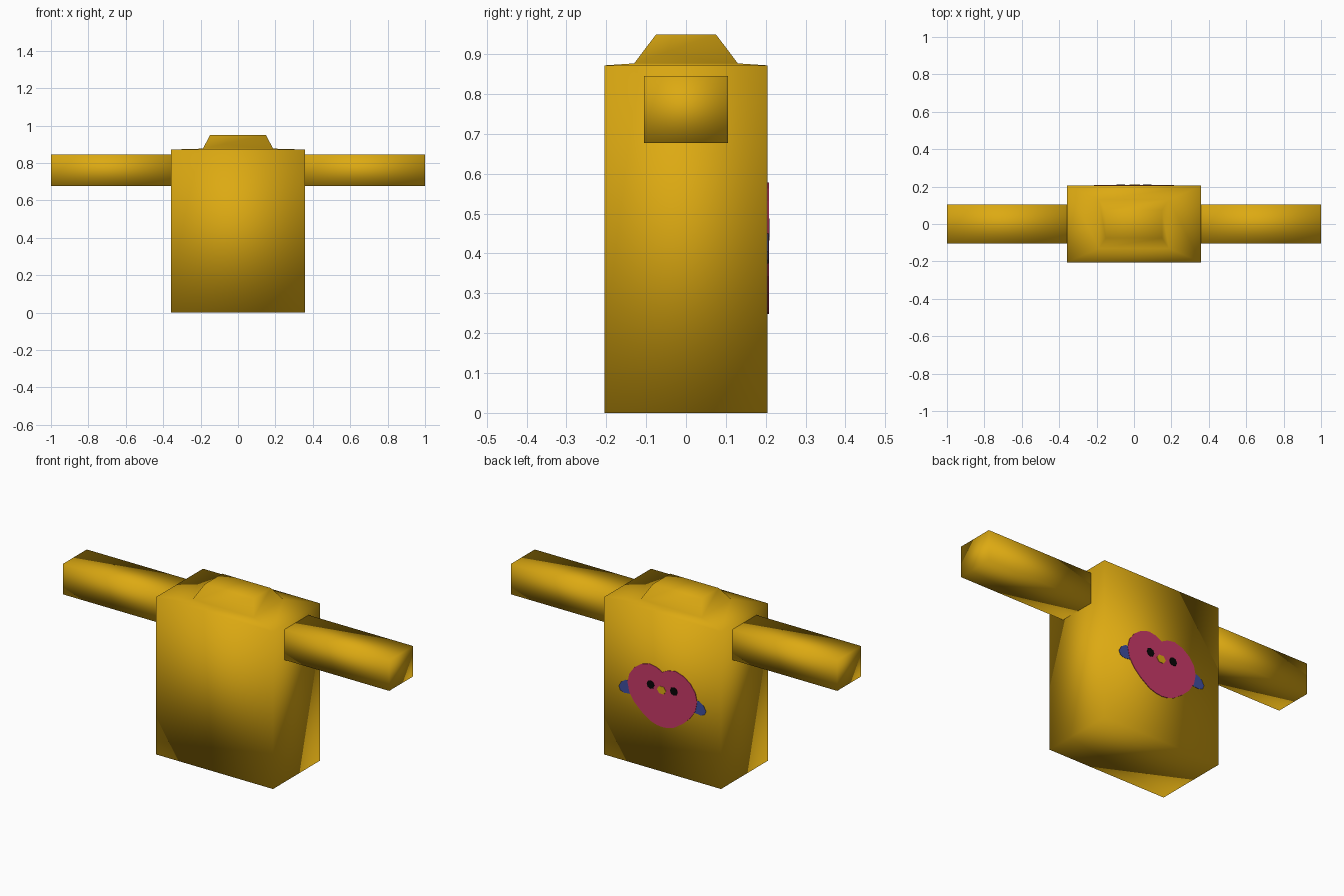
import bpy
import bmesh
import math

if "Cube" in bpy.data.objects:
    bpy.data.objects.remove(bpy.data.objects["Cube"])


def material(name, rgb):
    mat = bpy.data.materials.new(name)
    mat.diffuse_color = (*rgb, 1.0)
    mat.use_nodes = True
    mat.node_tree.nodes["Principled BSDF"].inputs["Base Color"].default_value = mat.diffuse_color
    return mat


GOLD = material("golden yellow", (0.72, 0.40, 0.006))
PINK = material("raspberry pink", (0.58, 0.042, 0.14))
BLUE = material("slate blue", (0.05, 0.076, 0.34))
BLACK = material("black", (0.002, 0.002, 0.002))


def finish(name, bm, mat, smooth):
    bmesh.ops.recalc_face_normals(bm, faces=bm.faces)
    for face in bm.faces:
        face.smooth = smooth
    mesh = bpy.data.meshes.new(name)
    bm.to_mesh(mesh)
    bm.free()
    mesh.materials.append(mat)
    obj = bpy.data.objects.new(name, mesh)
    bpy.context.collection.objects.link(obj)
    return obj


def stacked_box(name, rings, mat):
    """Loft rectangles given as (half x, half y, z), capped at both ends."""
    bm = bmesh.new()
    loops = [[bm.verts.new((sx * hx, sy * hy, z))
              for sx, sy in ((-1, -1), (1, -1), (1, 1), (-1, 1))]
             for hx, hy, z in rings]
    for low, high in zip(loops, loops[1:]):
        for i in range(4):
            j = (i + 1) % 4
            bm.faces.new((low[i], low[j], high[j], high[i]))
    bm.faces.new(loops[0])
    bm.faces.new(loops[-1])
    return finish(name, bm, mat, True)


def back_plate(name, outline, depth, mat):
    """Thin plate on the back of the torso from an (x, z) outline."""
    bm = bmesh.new()
    face = bm.faces.new([bm.verts.new((x, BACK - 0.001, z)) for x, z in outline])
    ext = bmesh.ops.extrude_face_region(bm, geom=[face])
    verts = [v for v in ext["geom"] if isinstance(v, bmesh.types.BMVert)]
    bmesh.ops.translate(bm, verts=verts, vec=(0, depth + 0.001, 0))
    return finish(name, bm, mat, False)


def polygon(cx, cz, rx, rz, sides):
    return [(cx + rx * math.cos(2 * math.pi * i / sides),
             cz + rz * math.sin(2 * math.pi * i / sides)) for i in range(sides)]


BACK = 0.205

# Torso with the raised collar on top
stacked_box("torso_and_collar", [(0.358, BACK, 0.0), (0.358, BACK, 0.872),
                                 (0.187, 0.13, 0.877), (0.15, 0.075, 0.95)], GOLD)

# Straight square sleeves on both sides
for side, label in ((-1, "left"), (1, "right")):
    bm = bmesh.new()
    bmesh.ops.create_cube(bm, size=1)
    for v in bm.verts:
        v.co = (side * (0.675 + 0.65 * v.co.x), v.co.y * 0.21, 0.761 + 0.168 * v.co.z)
    finish(label + "_sleeve", bm, GOLD, True)

# Heart-shaped face on the back
half = [(0.035, 0.570), (0.08, 0.578), (0.13, 0.563), (0.172, 0.532),
        (0.202, 0.490), (0.213, 0.442), (0.202, 0.390), (0.172, 0.343),
        (0.13, 0.303), (0.075, 0.265), (0.035, 0.252)]
heart = [(0, 0.552)] + half + [(0, 0.248)] + [(-x, z) for x, z in reversed(half)]
back_plate("heart", heart, 0.003, PINK)

# Little wings, eyes and beak
wing = [(0.19, 0.448), (0.225, 0.45), (0.252, 0.432), (0.267, 0.405),
        (0.258, 0.384), (0.235, 0.375), (0.19, 0.38)]
for side, label in ((-1, "left"), (1, "right")):
    back_plate(label + "_wing", [(side * x, z) for x, z in wing], 0.0015, BLUE)
    back_plate(label + "_eye", polygon(side * 0.071, 0.465, 0.023, 0.023, 8), 0.005, BLACK)
back_plate("beak", polygon(0.004, 0.452, 0.028, 0.023, 6), 0.005, GOLD)
